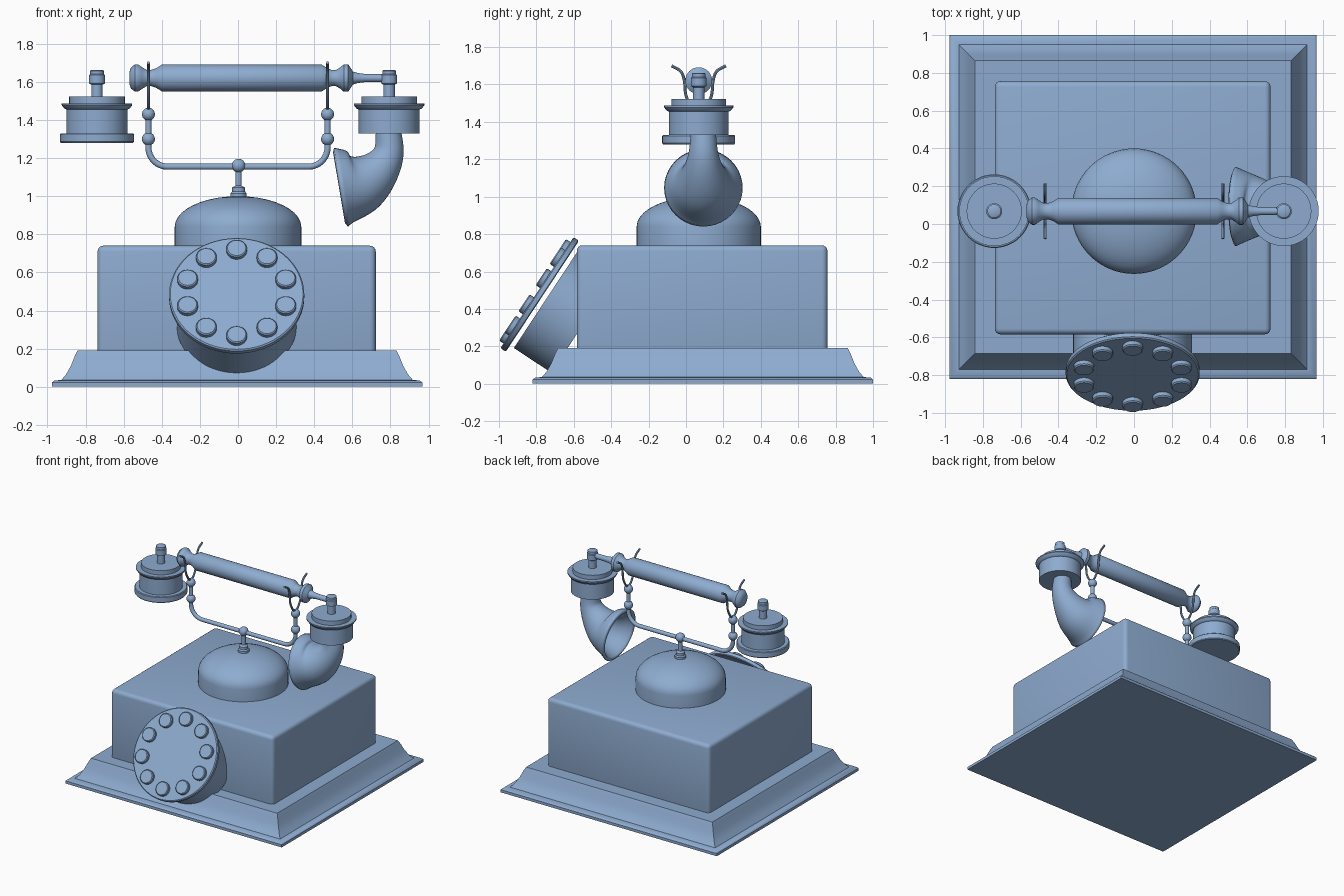
import bpy, bmesh
from math import pi, sin, cos, radians
from mathutils import Vector, Matrix

cube = bpy.data.objects.get("Cube")
if cube:
    bpy.data.objects.remove(cube, do_unlink=True)

paint = bpy.data.materials.new("dusty blue")
paint.use_nodes = True
paint.diffuse_color = (0.27, 0.41, 0.63, 1)
paint.node_tree.nodes["Principled BSDF"].inputs["Base Color"].default_value = paint.diffuse_color


def finish(name, bm, matrix=Matrix(), angle=35):
    bmesh.ops.recalc_face_normals(bm, faces=bm.faces)
    mesh = bpy.data.meshes.new(name)
    bm.to_mesh(mesh)
    bm.free()
    mesh.materials.append(paint)
    obj = bpy.data.objects.new(name, mesh)
    bpy.context.collection.objects.link(obj)
    obj.matrix_world = matrix
    bpy.ops.object.select_all(action='DESELECT')
    obj.select_set(True)
    bpy.context.view_layer.objects.active = obj
    bpy.ops.object.shade_smooth_by_angle(angle=radians(angle))
    return obj


def skin(rings, caps=True):
    """Join rings of points into a tube."""
    bm = bmesh.new()
    rings = [[bm.verts.new(p) for p in ring] for ring in rings]
    for a, b in zip(rings, rings[1:]):
        for i in range(len(a)):
            j = (i + 1) % len(a)
            bm.faces.new((a[i], a[j], b[j], b[i]))
    if caps:
        bm.faces.new(rings[0])
        bm.faces.new(rings[-1])
    return bm


def lathe(name, profile, matrix, n=48):
    """Spin (radius, height) pairs around local z."""
    rings = [[(r * cos(2 * pi * i / n), r * sin(2 * pi * i / n), z) for i in range(n)]
             for r, z in profile]
    return finish(name, skin(rings), matrix)


def at(x, y, z):
    return Matrix.Translation((x, y, z))


def sweep(points, radii, side, n=16, caps=True):
    """Round section along a flat path; side is normal to the path's plane."""
    points, side = [Vector(p) for p in points], Vector(side)
    rings = []
    for i, p in enumerate(points):
        t = (points[min(i + 1, len(points) - 1)] - points[max(i - 1, 0)]).normalized()
        up = side.cross(t)
        rings.append([p + radii[i] * (side * cos(2 * pi * k / n) + up * sin(2 * pi * k / n))
                      for k in range(n)])
    return skin(rings, caps)


def spline(keys, steps=6):
    """Catmull-Rom through tuples of any size."""
    keys = [Vector(k) for k in keys]
    ext = [2 * keys[0] - keys[1]] + keys + [2 * keys[-1] - keys[-2]]
    out = []
    for a, b, c, d in zip(ext, ext[1:], ext[2:], ext[3:]):
        for s in range(steps):
            t = s / steps
            out.append(0.5 * (2 * b + (c - a) * t + (2 * a - 5 * b + 4 * c - d) * t * t
                              + (3 * b - a - 3 * c + d) * t ** 3))
    return out + [keys[-1]]


def ball(name, x, z, r):
    bm = bmesh.new()
    bmesh.ops.create_uvsphere(bm, u_segments=20, v_segments=12, radius=r)
    finish(name, bm, at(x, AXIS_Y, z))


AXIS_Y = 0.068

# Moulded plinth with a hollow curved slope
steps = [(0, 0), (0, 0.022), (0.012, 0.032), (0.05, 0.036), (0.075, 0.065),
         (0.1, 0.11), (0.12, 0.16), (0.135, 0.19)]
rings = [[(-0.005 + sx * (0.972 - d), 0.09 + sy * (0.91 - d), z)
          for sx, sy in ((-1, -1), (1, -1), (1, 1), (-1, 1))] for d, z in steps]
finish("plinth", skin(rings))

# Main case with rounded edges
bm = bmesh.new()
bmesh.ops.create_cube(bm, size=1, matrix=at(-0.007, 0.086, 0.45) @ Matrix.Diagonal((1.46, 1.34, 0.58, 1)))
bmesh.ops.bevel(bm, geom=bm.edges[:], offset=0.03, segments=4, profile=0.5, affect='EDGES')
finish("case", bm)

# Dome and its central post
dome = [(0.332, 0.72), (0.332, 0.84)]
dome += [(0.332 * cos(a), 0.84 + 0.16 * sin(a)) for a in (i * pi / 20 for i in range(1, 10))]
dome += [(0.002, 1.0)]
lathe("dome", dome, at(0, AXIS_Y, 0), 64)
lathe("post", [(0.042, 0.98), (0.042, 1.015), (0.034, 1.025), (0.034, 1.045),
               (0.016, 1.055), (0.016, 1.16)], at(0.003, AXIS_Y, 0), 24)
ball("post_ball", 0.003, 1.16, 0.036)

# Cradle rod bent up at both ends
right_half = [(0.37 + 0.1 * sin(a), AXIS_Y, 1.255 - 0.1 * cos(a))
              for a in (i * pi / 16 for i in range(9))] + [(0.47, AXIS_Y, 1.44)]
path = [(-x, y, z) for x, y, z in reversed(right_half)] + right_half
finish("cradle_rod", sweep(path, [0.016] * len(path), (0, 1, 0)))

# Beads and two-pronged forks
for label, s in (("right", -1), ("left", 1)):
    ball(label + "_lower_bead", s * 0.47, 1.3, 0.034)
    ball(label + "_upper_bead", s * 0.47, 1.43, 0.034)
    prong = spline([(0, 1.45), (0.035, 1.475), (0.068, 1.54), (0.077, 1.62), (0.096, 1.67), (0.145, 1.7)])
    for side, t in (("front", -1), ("back", 1)):
        pts = [(s * 0.47, AXIS_Y + t * p[0], p[1]) for p in prong]
        finish(label + "_" + side + "_prong", sweep(pts, [0.008] * len(pts), (1, 0, 0), 8))

# Turned handle along x, with the thin arm on one end
handle = [(0.03, -0.57), (0.055, -0.562), (0.072, -0.54), (0.072, -0.525), (0.058, -0.505),
          (0.043, -0.48), (0.043, -0.455), (0.052, -0.428), (0.07, -0.4),
          (0.07, 0.44), (0.052, 0.468), (0.043, 0.49), (0.043, 0.515), (0.058, 0.54),
          (0.072, 0.555), (0.072, 0.578), (0.052, 0.592), (0.034, 0.603), (0.026, 0.63),
          (0.021, 0.67), (0.021, 0.79)]
lathe("handle", handle, at(0, AXIS_Y, 1.62) @ Matrix.Rotation(pi / 2, 4, 'Y'), 32)

# Matching capsules; the one on the right has a wide listening flange
cap = [(0.16, 1.33), (0.16, 1.455), (0.172, 1.46), (0.185, 1.478), (0.185, 1.487), (0.146, 1.487),
       (0.146, 1.522), (0.03, 1.522), (0.03, 1.585), (0.042, 1.592), (0.042, 1.635),
       (0.036, 1.64), (0.036, 1.658), (0.03, 1.662)]
flange = [(0.19, 1.28), (0.195, 1.286), (0.195, 1.325), (0.19, 1.33)]
lathe("earpiece", flange + cap, at(-0.74, AXIS_Y, 0))
lathe("mouthpiece_capsule", cap, at(0.793, AXIS_Y, 0))

# Curved speaking horn, open at the wide end: x, z, radius
horn = spline([(0.79, 1.345, 0.066), (0.79, 1.23, 0.08), (0.74, 1.14, 0.112),
               (0.65, 1.07, 0.16), (0.54, 1.047, 0.21)])
obj = finish("horn", sweep([(p[0], 0.093, p[1]) for p in horn], [p[2] for p in horn],
                           (0, 1, 0), 40, caps=False), angle=50)
shell = obj.modifiers.new("wall", 'SOLIDIFY')
shell.thickness = 0.025
shell.offset = -1

# Tilted dial: local z points out of its face
dial = at(-0.007, -0.797, 0.487) @ Matrix.Rotation(radians(56.6), 4, 'X')
lathe("dial_plate", [(0.348, -0.035), (0.355, -0.03), (0.355, -0.006), (0.348, 0)], dial, 64)
lathe("dial_drum", [(0.315, -0.3), (0.315, -0.06)], dial, 64)
for i in range(10):
    a = pi / 2 + i * pi / 5
    lathe("dial_button_%d" % (i + 1), [(0.054, -0.005), (0.054, 0.022), (0.048, 0.028)],
          dial @ at(0.271 * cos(a), 0.271 * sin(a), 0), 24)
